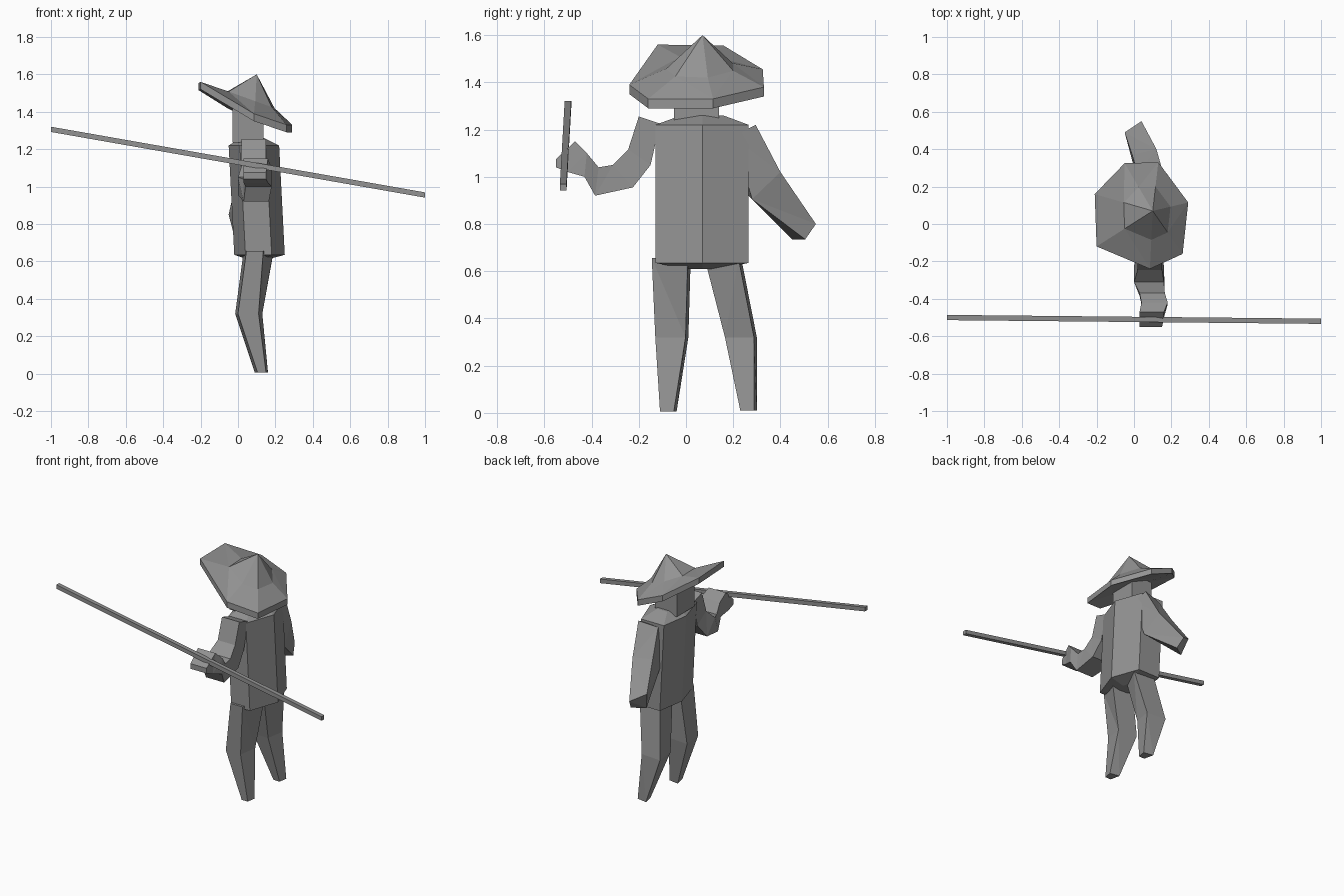
import bpy
import bmesh

if "Cube" in bpy.data.objects:
    bpy.data.objects.remove(bpy.data.objects["Cube"], do_unlink=True)

GREY = (0.29, 0.29, 0.29, 1)
mat = bpy.data.materials.new("plain_grey")
mat.use_nodes = True
mat.diffuse_color = GREY
mat.node_tree.nodes["Principled BSDF"].inputs["Base Color"].default_value = GREY


def loft(name, rings):
    """Skin a list of equal-sized point rings and close both ends."""
    bm = bmesh.new()
    loops = [[bm.verts.new(p) for p in ring] for ring in rings]
    for a, b in zip(loops, loops[1:]):
        n = len(a)
        for i in range(n):
            j = (i + 1) % n
            bm.faces.new((a[i], a[j], b[j], b[i]))
    for end in (loops[0], loops[-1]):
        bm.faces.new(end)
    bmesh.ops.remove_doubles(bm, verts=bm.verts, dist=0.0005)
    bmesh.ops.triangulate(bm, faces=bm.faces)
    bmesh.ops.recalc_face_normals(bm, faces=bm.faces)
    # merge flat triangles back, keeping only the real creases
    bmesh.ops.dissolve_limit(bm, angle_limit=0.02, verts=bm.verts, edges=bm.edges)
    mesh = bpy.data.meshes.new(name)
    bm.to_mesh(mesh)
    bm.free()
    mesh.materials.append(mat)
    obj = bpy.data.objects.new(name, mesh)
    bpy.context.collection.objects.link(obj)


def arm(name, sections):
    """Limb from sections of (outer y, outer z, inner y, inner z, x0, x1)."""
    loft(name, [[(x0, oy, oz), (x1, oy, oz), (x1, iy, iz), (x0, iy, iz)]
                for oy, oz, iy, iz, x0, x1 in sections])


# Straw hat: tilted seven-sided brim with a steeper crown
RIM = [(-.05, .325, 1.455), (.13, .33, 1.38), (.29, .115, 1.33), (.26, -.16, 1.33),
       (.085, -.24, 1.39), (-.2, -.12, 1.56), (-.21, .16, 1.555)]
APEX = (.1, .07, 1.6)


def brim_ring(scale, height, slope):
    """Shrunken copy of the rim lying on a plane that falls toward +x."""
    ring = []
    for x, y, _ in RIM:
        px = APEX[0] + (x - APEX[0]) * scale
        py = APEX[1] + (y - APEX[1]) * scale
        ring.append((px, py, height - slope * px))
    return ring


loft("straw_hat", [
    [APEX] * len(RIM),
    brim_ring(.5, 1.49, .36),
    RIM,
    [(x, y, z - .04) for x, y, z in RIM],
    brim_ring(.4, 1.425, .45),
])

# Head
loft("head", [[(-.03, -.05, z), (.135, -.05, z), (.135, .14, z), (-.03, .14, z)]
              for z in (1.235, 1.42)])

# Tunic: six-sided body with sloping shoulders and a shallow hem
TORSO = [(.04, -.13), (.18, -.13), (.25, .07), (.18, .265), (.01, .265), (-.02, .07)]


def torso_ring(z, scale=1.0, shift=0.0):
    return [(.1 + (x - .1) * scale + shift, .07 + (y - .07) * scale, z)
            for x, y in TORSO]


loft("tunic", [torso_ring(.61, .35), torso_ring(.635), torso_ring(1.22, 1, -.03),
               torso_ring(1.26, .45, -.03)])

# Legs: (x0, x1, y0, y1, z, front chamfer) from hip to foot
LEGS = {
    "right_leg": [(.03, .19, -.145, .02, .655, .055),
                  (-.015, .13, -.13, .01, .32, .02),
                  (.09, .16, -.11, -.04, .005, .01)],
    "left_leg": [(.03, .19, .08, .235, .65, .055),
                 (-.015, .13, .165, .3, .32, .02),
                 (.09, .16, .23, .3, .01, .01)],
}
for name, sections in LEGS.items():
    loft(name, [[(x0 + .015, y0, z), (x1 - c, y0, z), (x1, y1 - .012, z), (x0, y1, z)]
                for x0, x1, y0, y1, z, c in sections])

# Raised arm holding the pole
arm("bent_arm", [
    (-.2, 1.255, -.11, 1.225, .02, .15),
    (-.245, 1.115, -.15, 1.05, .02, .15),
    (-.31, 1.05, -.225, .955, .0, .16),
    (-.37, 1.04, -.385, .92, .03, .165),
    (-.42, 1.1, -.43, 1.0, .04, .18),
    (-.47, 1.15, -.5, 1.02, .03, .16),
    (-.55, 1.075, -.55, 1.04, .03, .15),
])

# Hanging arm: tapers and twists toward a diamond-shaped cuff
loft("hanging_arm", [
    [(.02, .27, 1.2), (.15, .295, 1.22), (.17, .2, 1.17), (.03, .2, 1.17)],
    [(-.01, .37, 1.03), (.12, .4, 1.02), (.15, .28, .905), (.01, .265, .92)],
    [(-.05, .49, .85), (.04, .55, .8), (.06, .505, .735), (-.02, .45, .735)],
])

# Long pole
HALF = .014
loft("pole", [[(x, y + a * HALF, z + b * HALF)
               for a, b in ((-1, -1), (1, -1), (1, 1), (-1, 1))]
              for x, y, z in ((-1, -.5, 1.306), (1, -.52, .955))])
